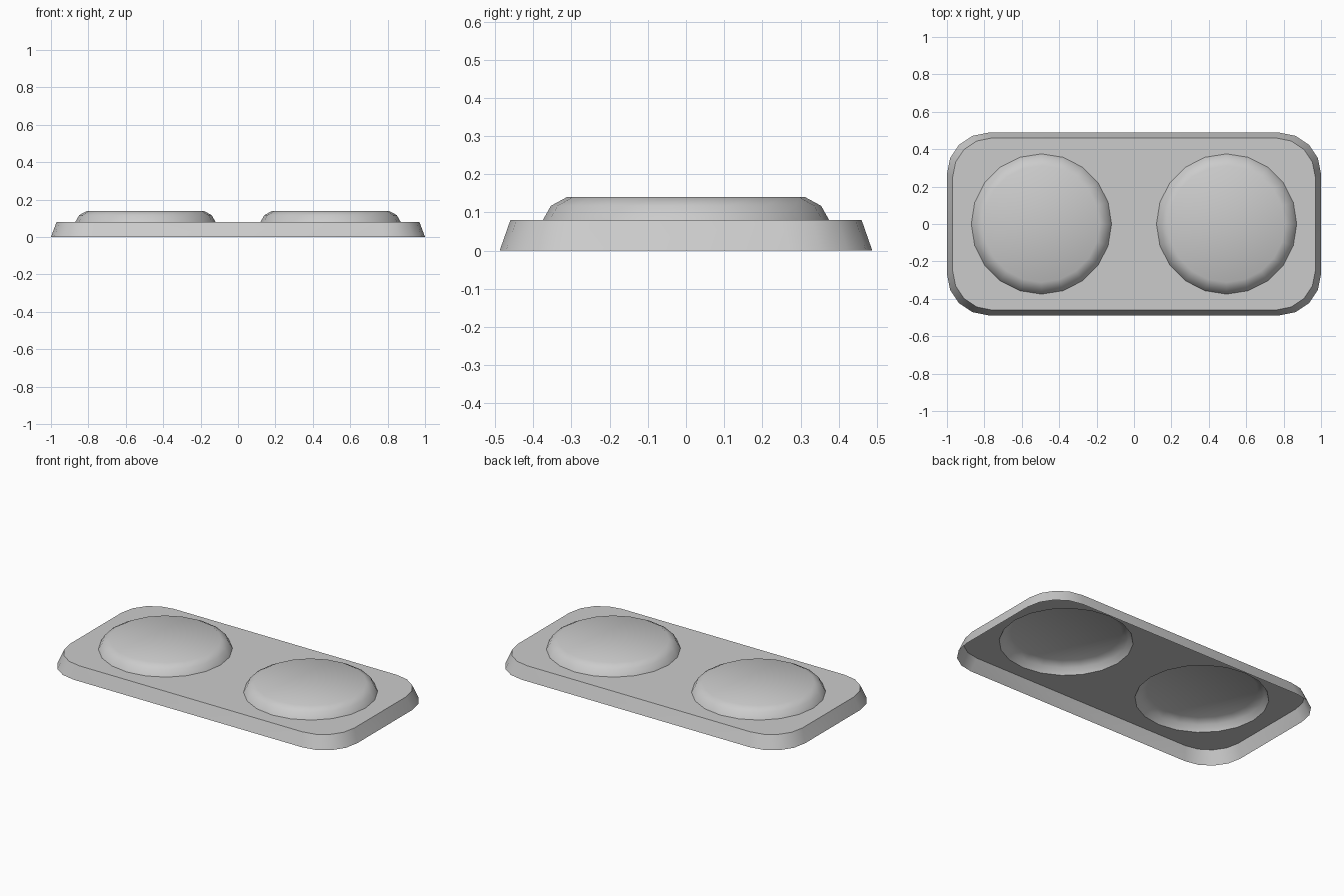
import bpy, bmesh
from math import cos, sin, pi, radians

if "Cube" in bpy.data.objects:
    bpy.data.objects.remove(bpy.data.objects["Cube"], do_unlink=True)

grey = bpy.data.materials.new("light_grey")
grey.use_nodes = True
grey.diffuse_color = (0.6, 0.6, 0.6, 1)
grey.node_tree.nodes["Principled BSDF"].inputs["Base Color"].default_value = grey.diffuse_color

DOME_X, DOME_R, SIDES = 0.495, 0.375, 20
BASE_Z = 0.08


def circle(cx, r, z):
    return [(cx + r * cos(2 * pi * i / SIDES), r * sin(2 * pi * i / SIDES), z)
            for i in range(SIDES)]


def rounded_rect(hx, hy, r, z, steps=4):
    pts = []
    for q, (sx, sy) in enumerate([(1, 1), (-1, 1), (-1, -1), (1, -1)]):
        for i in range(steps + 1):
            a = pi / 2 * (q + i / steps)
            pts.append((sx * (hx - r) + r * cos(a), sy * (hy - r) + r * sin(a), z))
    return pts


def add_ring(bm, pts):
    return [bm.verts.new(p) for p in pts]


def bridge(bm, low, high):
    n = len(low)
    for i in range(n):
        j = (i + 1) % n
        bm.faces.new((low[i], low[j], high[j], high[i]))


def loop_edges(bm, ring):
    edges = []
    for i, v in enumerate(ring):
        w = ring[(i + 1) % len(ring)]
        edges.append(bm.edges.get((v, w)) or bm.edges.new((v, w)))
    return edges


def finish(bm, name):
    mesh = bpy.data.meshes.new(name)
    bm.to_mesh(mesh)
    bm.free()
    mesh.materials.append(grey)
    obj = bpy.data.objects.new(name, mesh)
    bpy.context.collection.objects.link(obj)
    bpy.ops.object.select_all(action='DESELECT')
    obj.select_set(True)
    bpy.context.view_layer.objects.active = obj
    bpy.ops.object.shade_smooth_by_angle(angle=radians(40))


# Tray: open-bottomed sloping skirt and a flat top with two round openings
bm = bmesh.new()
foot = add_ring(bm, rounded_rect(1.0, 0.488, 0.22, 0))
rim = add_ring(bm, rounded_rect(0.97, 0.46, 0.21, BASE_Z))
bridge(bm, foot, rim)
edges = loop_edges(bm, rim)
for side in (-1, 1):
    edges += loop_edges(bm, add_ring(bm, circle(side * DOME_X, DOME_R, BASE_Z)))
bmesh.ops.triangle_fill(bm, use_beauty=True, use_dissolve=False, edges=edges, normal=(0, 0, 1))
for f in bm.faces:
    f.normal_update()
    if f.normal.z < 0:
        f.normal_flip()
finish(bm, "tray")

# Domes: hollow shallow caps with rounded shoulders
for name, side in (("right_dome", -1), ("left_dome", 1)):
    bm = bmesh.new()
    rings = [add_ring(bm, circle(side * DOME_X, r, z))
             for r, z in ((DOME_R, BASE_Z), (0.354, 0.117), (0.312, 0.14))]
    for low, high in zip(rings, rings[1:]):
        bridge(bm, low, high)
    bm.faces.new(rings[-1])
    finish(bm, name)
